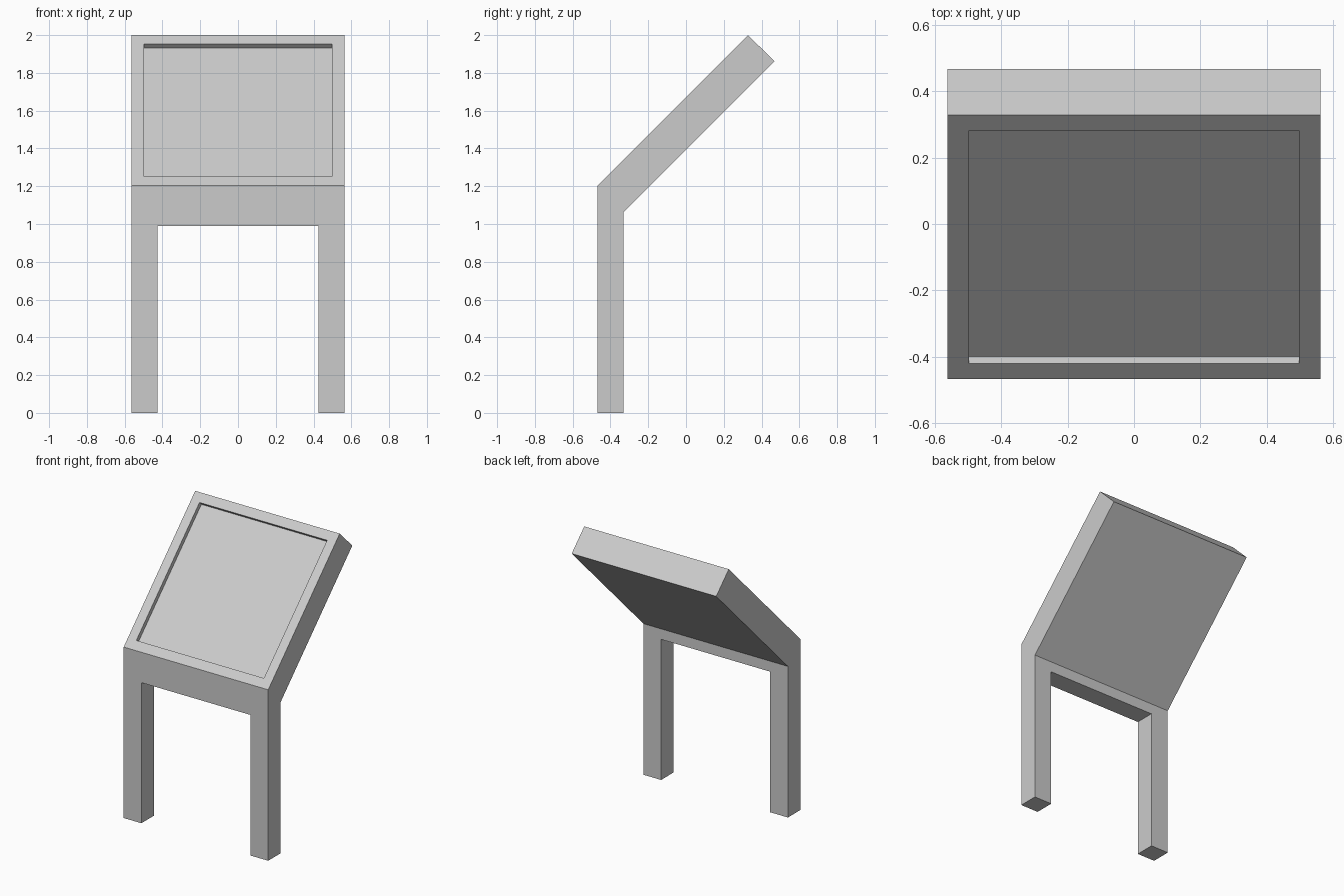
import bpy, bmesh
from mathutils import Vector

if "Cube" in bpy.data.objects:
    bpy.data.objects.remove(bpy.data.objects["Cube"])

HALF_W = 0.563

# Side profile (y, z): upright post bending into a 45 degree sloped panel
PROFILE = [(-0.468, 0), (-0.33, 0), (-0.33, 1.064), (0.468, 1.862),
           (0.328, 2.0), (-0.468, 1.204)]

# Stand body: profile extruded across x
bm = bmesh.new()
side = bm.faces.new([bm.verts.new((-HALF_W, y, z)) for y, z in PROFILE])
ext = bmesh.ops.extrude_face_region(bm, geom=[side])
bmesh.ops.translate(bm, vec=(2 * HALF_W, 0, 0),
                    verts=[v for v in ext["geom"] if isinstance(v, bmesh.types.BMVert)])
bmesh.ops.recalc_face_normals(bm, faces=bm.faces)

# Shallow recess in the sloped face
normal = Vector((0, -1, 1)).normalized()
panel = max(bm.faces, key=lambda f: f.normal.dot(normal))
bmesh.ops.inset_region(bm, faces=[panel], thickness=0.066, use_even_offset=True)
rim = bmesh.ops.extrude_discrete_faces(bm, faces=[panel])["faces"][0]
bmesh.ops.translate(bm, vec=normal * -0.03, verts=rim.verts)
bmesh.ops.recalc_face_normals(bm, faces=bm.faces)

mesh = bpy.data.meshes.new("display_stand")
bm.to_mesh(mesh)
bm.free()
stand = bpy.data.objects.new("display_stand", mesh)
bpy.context.collection.objects.link(stand)

# Opening between the legs
bpy.ops.mesh.primitive_cube_add(size=1, location=(0, -0.4, 0.395))
cutter = bpy.context.object
cutter.name = "leg_gap_cutter"
cutter.scale = (0.85, 0.4, 1.19)
cutter.hide_render = True

mod = stand.modifiers.new("leg_gap", 'BOOLEAN')
mod.operation = 'DIFFERENCE'
mod.solver = 'EXACT'
mod.object = cutter
bpy.context.view_layer.objects.active = stand
bpy.ops.object.modifier_apply(modifier=mod.name)
bpy.data.objects.remove(cutter)
